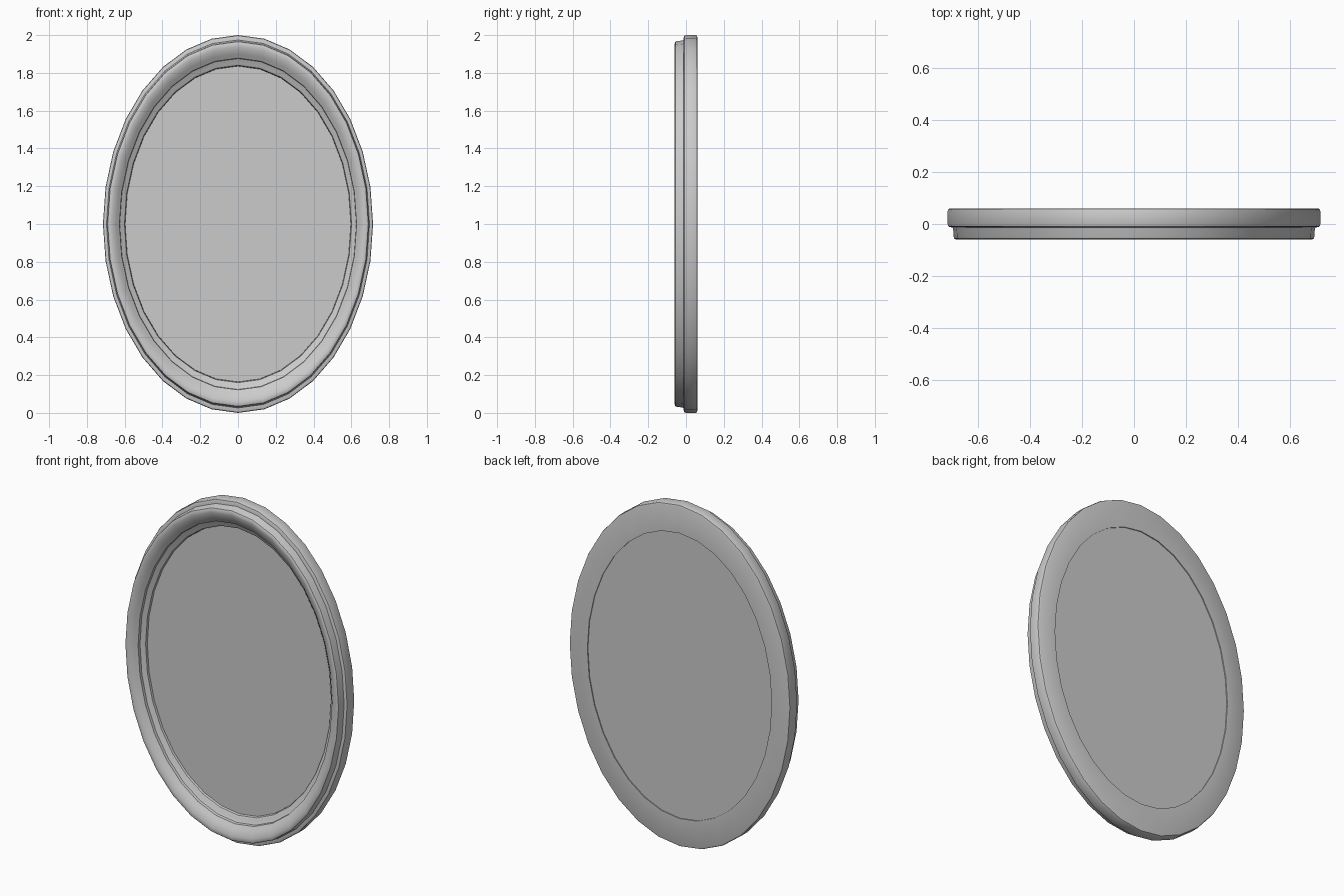
import bpy, bmesh, math

if "Cube" in bpy.data.objects:
    bpy.data.objects.remove(bpy.data.objects["Cube"])

A, B, SEG = 0.715, 1.0, 32  # half width, half height, sides


def ring(bm, scale, y):
    return [bm.verts.new((A * scale * math.cos(2 * math.pi * i / SEG), y,
                          1 + B * scale * math.sin(2 * math.pi * i / SEG)))
            for i in range(SEG)]


def bridge(bm, r0, r1):
    for i in range(SEG):
        j = (i + 1) % SEG
        bm.faces.new((r0[i], r0[j], r1[j], r1[i]))


def finish(bm, name):
    bmesh.ops.recalc_face_normals(bm, faces=bm.faces)
    me = bpy.data.meshes.new(name)
    bm.to_mesh(me)
    bm.free()
    ob = bpy.data.objects.new(name, me)
    bpy.context.collection.objects.link(ob)
    bpy.ops.object.select_all(action='DESELECT')
    ob.select_set(True)
    bpy.context.view_layer.objects.active = ob
    bpy.ops.object.shade_smooth_by_angle(angle=math.radians(35))


# Oval frame: moulding section (scale, depth) swept around the ellipse
section = [(0.835, 0.06), (0.988, 0.06), (0.997, 0.057), (1.0, 0.05),
           (1.0, -0.002), (0.997, -0.009), (0.988, -0.012), (0.974, -0.013),
           (0.971, -0.02), (0.968, -0.05), (0.965, -0.056), (0.955, -0.06),
           (0.94, -0.059), (0.92, -0.053), (0.90, -0.043), (0.882, -0.03),
           (0.878, -0.028), (0.876, -0.012), (0.87, -0.008), (0.85, -0.003),
           (0.84, 0.003), (0.837, 0.015)]
bm = bmesh.new()
rings = [ring(bm, s, y) for s, y in section]
for k in range(len(rings)):
    bridge(bm, rings[k], rings[(k + 1) % len(rings)])
finish(bm, "oval_frame")

# Mirror panel set into the frame, just short of the back
bm = bmesh.new()
front, back = ring(bm, 0.836, 0.015), ring(bm, 0.836, 0.054)
bridge(bm, front, back)
bm.faces.new(front)
bm.faces.new(back)
finish(bm, "mirror_panel")
